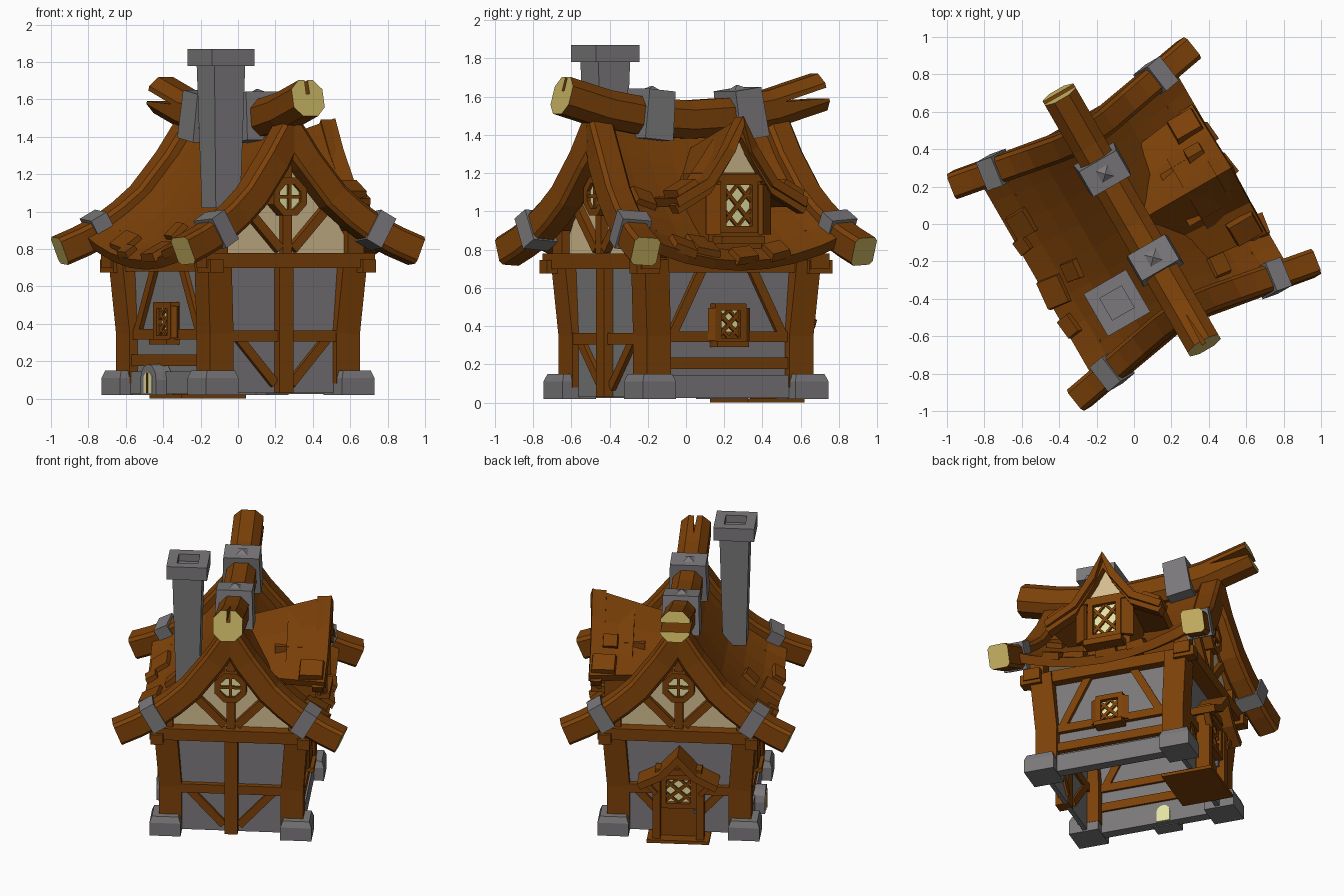
import bpy, bmesh, math, random
from mathutils import Vector, Matrix

if "Cube" in bpy.data.objects:
    bpy.data.objects.remove(bpy.data.objects["Cube"])
random.seed(4)

def mat(name, c):
    m = bpy.data.materials.new(name)
    m.diffuse_color = (*c, 1)
    m.use_nodes = True
    m.node_tree.nodes["Principled BSDF"].inputs["Base Color"].default_value = m.diffuse_color
    return m
WOOD = mat("brown_wood", (0.2, 0.052, 0.0025))
STONE = mat("grey_stone", (0.198, 0.19, 0.197))
PLASTER = mat("cream_plaster", (0.66, 0.51, 0.28))
GRAIN = mat("cut_wood_end", (0.56, 0.44, 0.12))
GLASS = mat("pale_yellow_glass", (0.78, 0.77, 0.38))

BASE = Matrix.Rotation(math.radians(30), 4, 'Z')   # the house stands turned by 30 degrees
M = BASE

def face_wall(k):
    """Work on wall k: 0 front, 1 right, 2 back, 3 left; the wall looks to -y."""
    global M
    M = BASE @ Matrix.Rotation(k * math.pi / 2, 4, 'Z')

def make(name, verts, faces, *mats):
    me = bpy.data.meshes.new(name)
    me.from_pydata([tuple(v) for v in verts], [], faces)
    for m in mats:
        me.materials.append(m)
    bm = bmesh.new()
    bm.from_mesh(me)
    bmesh.ops.recalc_face_normals(bm, faces=bm.faces)
    bm.to_mesh(me)
    bm.free()
    ob = bpy.data.objects.new(name, me)
    bpy.context.collection.objects.link(ob)
    ob.matrix_world = M
    return ob

def loft(name, rings, *mats):
    n = len(rings[0])
    faces = [(i * n + j, i * n + (j + 1) % n, (i + 1) * n + (j + 1) % n, (i + 1) * n + j)
             for i in range(len(rings) - 1) for j in range(n)]
    caps = [tuple(range(n)), tuple(range((len(rings) - 1) * n, len(rings) * n))]
    ob = make(name, [v for r in rings for v in r], faces + caps, *mats)
    if len(mats) > 1:                       # end grain on the two caps
        for p in ob.data.polygons[-2:]:
            p.material_index = 1
    return ob

def beam(name, pts, w, h, *mats, side=(0, 1, 0), ch=0):
    """Sweep a (chamfered) rectangle along a path; w runs along side, mitred joints."""
    pts = [Vector(p) for p in pts]
    a, b = w / 2, h / 2
    sec = [(-a, -b), (a, -b), (a, b), (-a, b)]
    if ch:
        sec = [(-a + ch, -b), (a - ch, -b), (a, -b + ch), (a, b - ch),
               (a - ch, b), (-a + ch, b), (-a, b - ch), (-a, -b + ch)]
    rings = []
    for i, p in enumerate(pts):
        d0 = (p - pts[i - 1]).normalized() if i else (pts[1] - p).normalized()
        d1 = (pts[i + 1] - p).normalized() if i < len(pts) - 1 else d0
        t = (d0 + d1).normalized()
        s = Vector(side)
        s = (s - t * s.dot(t)).normalized()
        u = t.cross(s) / max(t.dot(d1), 0.4)
        rings.append([p + s * x + u * y for x, y in sec])
    return loft(name, rings, *(mats or (WOOD,)))

def box(name, c, size, m=WOOD, rot=None, taper=1):
    r = rot or Matrix()
    q = [(-.5, -.5), (.5, -.5), (.5, .5), (-.5, .5)]
    return loft(name, [[Vector(c) + r @ Vector((x * size[0] * k, y * size[1] * k, z * size[2]))
                        for x, y in q] for z, k in ((-.5, 1), (.5, taper))], m)

def ring(name, c, n, ro, ri, depth, m, rot=None):
    r = rot or Matrix()
    v = [Vector(c) + r @ Vector((rad * math.cos((i + .5) * math.tau / n),
         rad * math.sin((i + .5) * math.tau / n), z))
         for rad, z in ((ro, 0), (ro, depth), (ri, depth), (ri, 0)) for i in range(n)]
    f = [(a * n + i, a * n + (i + 1) % n, (a + 1) % 4 * n + (i + 1) % n, (a + 1) % 4 * n + i)
         for a in range(4) for i in range(n)]
    return make(name, v, f, m)

def panel(name, outline, d, t, m):
    """Upright plate on the current wall from (u, z) points."""
    return loft(name, [[(u, -d + k, z) for u, z in outline] for k in (0, t)], m)

def window(name, z, d, w, h, u=0):
    box(name + "_glass", (u, -d, z), (w, .02, h), GLASS)
    for s in (-1, 1):
        box(name + "_jamb", (u + s * (w / 2 + .015), -d - .01, z), (.035, .06, h + .06))
        box(name + "_rail", (u, -d - .01, z + s * (h / 2 + .015)), (w + .06, .06, .035))
        beam(name + "_lattice", [(u - s * w / 2, -d - .015, z - h * .4), (u + s * w / 2, -d - .015, z + h * .4)], .02, .02)
        for t in (-1, 1):
            beam(name + "_lattice", [(u, -d - .015, z + t * h / 2), (u + s * w / 2, -d - .015, z + t * h * .1)], .02, .015)

# ---- roof shape -------------------------------------------------------------
PROF = [(0, 1.42), (.1, 1.27), (.25, 1.08), (.36, .985), (.48, .90), (.6, .84), (.72, .79)]
def prof(x):
    x = abs(x)
    for (a, za), (b, zb) in zip(PROF, PROF[1:]):
        if x <= b + 1e-6:
            return za + (zb - za) * (x - a) / (b - a)
    return PROF[-1][1]
def edge(x):
    return .53 + .18 * abs(x)
def surf(x, y):
    return prof(x) + .05 - (.06 + .15 * abs(x)) * (1 - min(1, (y / edge(x)) ** 2))

def sheet(name, rows, t):
    n = len(rows[0])
    ob = make(name, [v for r in rows for v in r],
              [(i * n + j, i * n + j + 1, (i + 1) * n + j + 1, (i + 1) * n + j)
               for i in range(len(rows) - 1) for j in range(n - 1)], WOOD)
    if sum(p.normal.z for p in ob.data.polygons) < 0:
        ob.data.flip_normals()
    md = ob.modifiers.new("thickness", 'SOLIDIFY')
    md.thickness, md.offset = t, -1
    return ob

half = [p[0] for p in PROF[:-1]]
xs = [-x for x in half[:0:-1]] + half
sheet("main_roof", [[(x, v / 4 * edge(x), surf(x, v / 4 * edge(x))) for v in range(-4, 5)] for x in xs], .06)

def slab(x, y, w, l, lift=.012):
    dx = Vector((.04, 0, surf(x + .02, y) - surf(x - .02, y))).normalized()
    dy = Vector((0, .04, surf(x, y + .02) - surf(x, y - .02))).normalized()
    r = Matrix((dx, dy, dx.cross(dy))).transposed().to_4x4()
    r = r @ Matrix.Rotation(random.uniform(-.2, .2), 4, 'Z') @ Matrix.Rotation(random.uniform(-.08, .08), 4, 'Y')
    box("roof_shingle", Vector((x, y, surf(x, y) + lift)), (l, w, .045), WOOD, r, .9)

for x, y, w, l in [(.28, -.42, .12, .12), (.52, -.2, .15, .16), (.56, -.34, .13, .12), (.57, .02, .14, .1),
                   (.56, .22, .12, .12), (-.52, .3, .15, .14), (-.41, -.05, .11, .11), (-.55, -.1, .17, .15),
                   (-.57, .2, .09, .08), (-.57, -.3, .12, .09)]:
    slab(x, y, w, l)

# ---- ridge beam with split ends, iron bands ---------------------------------
ridge = beam("ridge_beam", [(0, y, 1.48 + .225 * y * y) for y in (-.75, -.5, -.25, 0, .25, .5, .80)],
             .19, .2, WOOD, GRAIN, side=(1, 0, 0), ch=.05)
cuts = [loft("split_cutter", [[(x, .97, 1.70), (x, .97, 1.60), (x, .55, 1.575)] for x in (-.2, .2)], WOOD),
        loft("split_cutter", [[(-.0, -.55, z), (.025, -.9, z), (-.015, -.9, z)] for z in (1.63, 1.9)], WOOD)]
for c in cuts:
    md = ridge.modifiers.new("split", 'BOOLEAN')
    md.operation, md.object = 'DIFFERENCE', c
    c.hide_render = True
    c.hide_set(True)
for y in (-.22, .33):
    tilt = Matrix.Rotation(.45 * y, 4, 'X')
    c = Vector((0, y, 1.50 + .1 * y * y))
    box("ridge_band", c, (.25, .17, .26), STONE, tilt, .92)
    box("ridge_band_stud", c + tilt @ Vector((0, 0, .14)), (.08, .08, .025), STONE, tilt, .05)

# ---- chimney ----------------------------------------------------------------
box("chimney_shaft", (-.29, -.32, 1.42), (.15, .15, .80), STONE, taper=1.28)
ring("chimney_cap", (-.29, -.32, 1.78), 4, .185, .095, .09, STONE)

# ---- gable ends (front and back) --------------------------------------------
px = [-p[0] for p in PROF[:0:-1]] + [p[0] for p in PROF]
UPR = Matrix.Rotation(math.pi / 2, 4, 'X')
for k in (0, 2):
    face_wall(k)
    beam("barge_beam", [(x, -edge(x), prof(x)) for x in px], .145, .155, WOOD, GRAIN, ch=.02)
    for s in (-1, 1):
        beam("barge_band", [(s * x, -edge(x), prof(x) + .005) for x in (.45, .535)], .165, .18, STONE)
        beam("gable_strut", [(s * .04, -.5, .80), (s * .26, -.5, 1.03)], .06, .05)
        beam("upper_corner_block", [(s * .47, -.59, .71), (s * .47, -.45, .71)], .08, .07, side=(1, 0, 0))
        box("gable_corner_post", (s * .42, -.49, .83), (.1, .09, .14))
    panel("gable_plaster", [(-.45, .75), (.45, .75), (.25, 1.07), (.1, 1.26), (0, 1.4), (-.1, 1.26), (-.25, 1.07)],
          .49, .03, PLASTER)
    box("gable_post", (0, -.5, 1.08), (.055, .06, .64))
    ring("round_window_frame", (0, -.49, 1.08), 8, .11, .07, .07, WOOD, UPR)
    panel("round_window_glass", [(.075 * math.cos(a * math.pi / 4), 1.08 + .075 * math.sin(a * math.pi / 4))
          for a in range(8)], .54, .03, GLASS)
    for sz in ((.018, .03, .15), (.15, .03, .018)):
        box("round_window_bar", (0, -.54, 1.08), sz)
    box("tie_beam", (0, -.51, .74), (1.04, .11, .08))
    # lower wall
    box("end_wall", (0, -.45, .38), (.80, .03, .70), STONE)
    box("middle_rail", (0, -.46, .335), (.74, .08, .06))
    if k == 0:
        box("centre_post", (0, -.475, .38), (.085, .09, .70))
    for s in (-1, 1):
        beam("lower_brace", [(s * .05, -.455, .08), (s * .27, -.455, .32)], .07, .05)

# ---- side walls -------------------------------------------------------------
for k in (1, 3):
    face_wall(k)
    box("side_wall", (0, -.40, .38), (.86, .03, .70), STONE)
    box("stone_plinth", (0, -.42, .085), (.80, .07, .12), STONE)
    box("sill_beam", (0, -.41, .205), (.80, .08, .06))
    box("middle_rail", (0, -.405, .345), (.80, .075, .055))
    box("wall_plate", (0, -.43, .72), (1.04, .09, .08))
    for s in (-1, 1):
        beam("upper_brace", [(s * .33, -.405, .36), (s * .15, -.405, .70)], .07, .05)
        box("shutter", (s * .105, -.45, .41), (.04, .02, .17), WOOD, Matrix.Rotation(s * .5, 4, 'Z'))
    window("side_window", .41, .43, .12, .15)
    box("window_shelf", (0, -.45, .305), (.19, .09, .03))

# basement arch on the left wall
face_wall(3)
def arch(r, z0):
    return [(-r, z0)] + [(-r * math.cos(a * math.pi / 6), .10 + r * math.sin(a * math.pi / 6))
                         for a in range(7)] + [(r, z0)]
panel("basement_arch", [(u - .06, z) for u, z in arch(.085, .02)], .52, .1, STONE)
for d in (.524, .386):
    panel("basement_glass", [(u - .06, z) for u, z in arch(.045, .03)], d, .008, GLASS)
box("basement_bar", (-.06, -.524, .085), (.012, .01, .11))

# ---- corner posts and footings ----------------------------------------------
face_wall(0)
for sx in (-1, 1):
    for sy in (-1, 1):
        beam("corner_post", [(sx * .39, sy * .43, .08), (sx * .39, sy * .43, .35), (sx * .42, sy * .46, .75)],
             .145, .145, side=(1, 0, 0))
        box("footing_stone", (sx * .42, sy * .46, .065), (.2, .2, .09), STONE)
        box("footing_stone_top", (sx * .42, sy * .46, .13), (.2, .2, .04), STONE, taper=.85)

# ---- door and porch at the back ---------------------------------------------
face_wall(2)
box("door_step", (0, -.43, .011), (.40, .34, .022))
box("door", (0, -.49, .26), (.26, .06, .48))
window("door_window", .35, .525, .16, .17)
for s in (-1, 1):
    box("porch_post", (s * .14, -.53, .23), (.05, .09, .42))
    beam("porch_bracket", [(s * .14, -.57, .34), (s * .21, -.57, .42)], .04, .03)
box("porch_lintel", (0, -.53, .49), (.30, .09, .04))
panel("porch_gable", [(-.16, .45), (.16, .45), (0, .6)], .56, .1, WOOD)
beam("porch_roof", [(-.25, -.54, .41), (-.11, -.54, .48), (0, -.54, .60), (.11, -.54, .48), (.25, -.54, .41)], .2, .045)
ring("door_handle", (.105, -.52, .21), 8, .022, .012, .02, STONE, UPR)

# ---- dormer on the right side -----------------------------------------------
face_wall(1)
DP = [(0, 1.50), (.09, 1.34), (.21, 1.17), (.40, 1.07)]
dp = [(-u, z) for u, z in DP[:0:-1]] + DP
sheet("dormer_roof", [[(u, -.60 + .03 * abs(u), z) for u, z in dp],
      [(u * .88, -.04 - .43 * abs(u), z - .17 * (1 - abs(u) / .40)) for u, z in dp]], .05)
beam("dormer_barge", [(u * .97, -.545, z - .06) for u, z in dp], .07, .05)
box("dormer_body", (0, -.38, 1.0), (.32, .26, .40))
panel("dormer_gable", [(-.22, 1.12), (.22, 1.12), (0, 1.41)], .525, .2, WOOD)
panel("dormer_plaster", [(-.11, 1.20), (.11, 1.20), (0, 1.40)], .533, .009, PLASTER)
box("dormer_head_beam", (0, -.53, 1.175), (.34, .06, .04))
window("dormer_window", 1.03, .52, .16, .22)
box("dormer_shelf", (0, -.55, .85), (.26, .1, .04))
for s in (-1, 1):
    box("dormer_shutter", (s * .155, -.555, 1.01), (.08, .025, .26), WOOD, Matrix.Rotation(s * .5, 4, 'Z'))
    box("dormer_shingle", (s * .32, -.5, 1.12), (.14, .16, .045), WOOD, Matrix.Rotation(s * .5, 4, 'Y'), .9)
box("dormer_small_shingle", (.17, -.47, 1.215), (.09, .1, .04), WOOD, Matrix.Rotation(.9, 4, 'Y'), .9)
